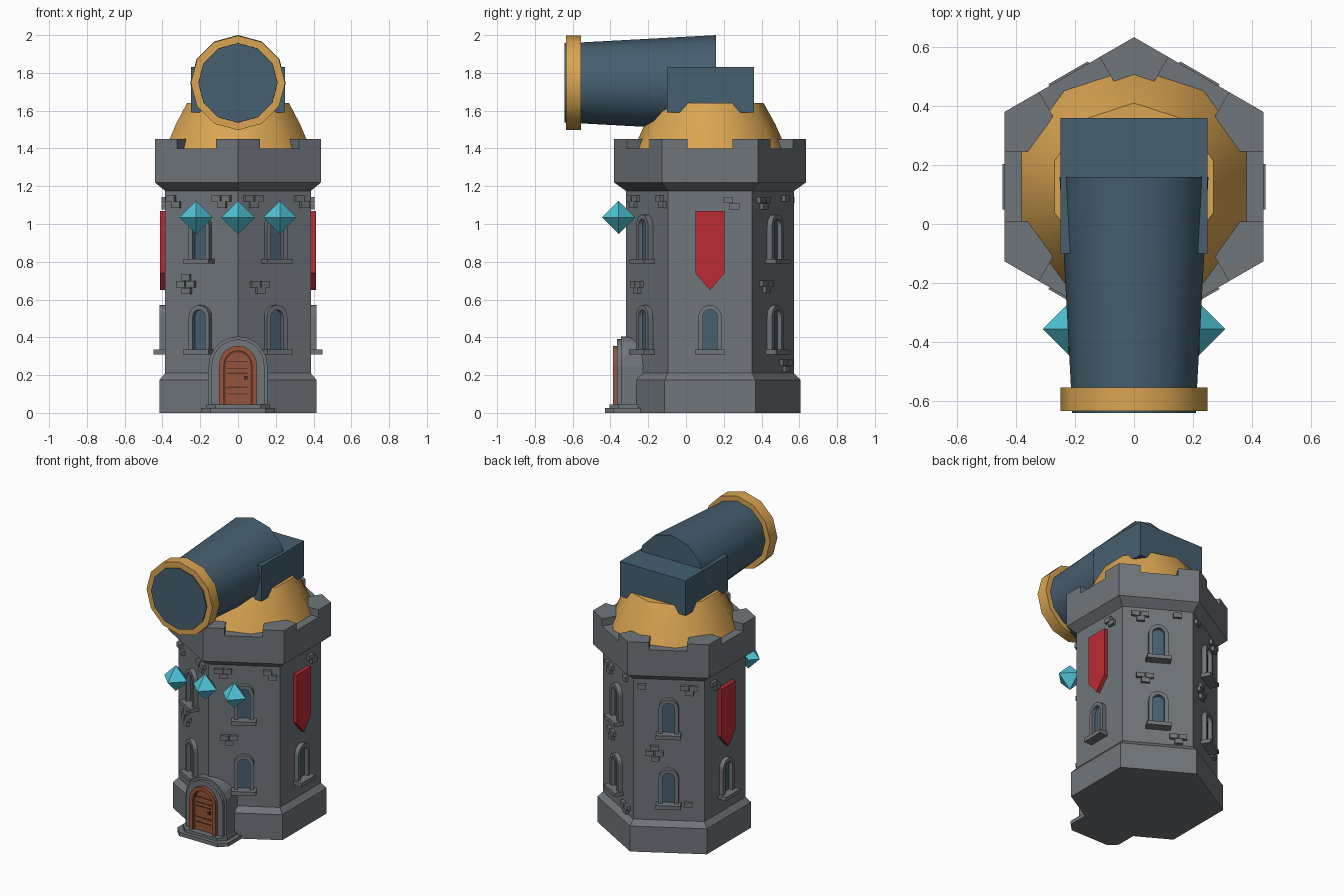
import bpy, bmesh
from math import sin, cos, pi, radians
from mathutils import Matrix, Vector

if "Cube" in bpy.data.objects:
    bpy.data.objects.remove(bpy.data.objects["Cube"])

CY = 0.127          # tower axis in y
SHAFT = 0.385       # distance from axis to a shaft wall


def material(name, rgb):
    m = bpy.data.materials.new(name)
    m.use_nodes = True
    m.diffuse_color = (*rgb, 1)
    m.node_tree.nodes["Principled BSDF"].inputs["Base Color"].default_value = (*rgb, 1)
    return m


stone = material("grey stone", (0.16, 0.18, 0.2))
gold = material("gold", (0.7, 0.376, 0.085))
steel = material("blue steel", (0.061, 0.114, 0.16))
red = material("red cloth", (0.5, 0.024, 0.036))
wood = material("brown wood", (0.3, 0.09, 0.045))
dark_wood = material("dark wood", (0.11, 0.035, 0.02))
cyan = material("cyan crystal", (0.08, 0.55, 0.68))


def finish(bm, name, mat, smooth=False):
    bmesh.ops.recalc_face_normals(bm, faces=bm.faces)
    mesh = bpy.data.meshes.new(name)
    bm.to_mesh(mesh)
    bm.free()
    mesh.materials.append(mat)
    ob = bpy.data.objects.new(name, mesh)
    bpy.context.collection.objects.link(ob)
    if smooth:
        bpy.ops.object.select_all(action="DESELECT")
        ob.select_set(True)
        bpy.context.view_layer.objects.active = ob
        bpy.ops.object.shade_smooth_by_angle(angle=radians(40))
    return ob


def loft(bm, rings):
    """Closed skin over a list of equal-length vertex rings, capped at both ends."""
    vs = [[bm.verts.new(p) for p in ring] for ring in rings]
    n = len(vs[0])
    for a, b in zip(vs, vs[1:]):
        for i in range(n):
            j = (i + 1) % n
            bm.faces.new((a[i], a[j], b[j], b[i]))
    bm.faces.new(vs[0][::-1])
    bm.faces.new(vs[-1])


def plate(bm, pts, d0, d1, frame):
    """Extrude a flat outline along the frame's normal."""
    loft(bm, [[frame @ Vector((x, y, d)) for x, y in pts] for d in (d0, d1)])


def box(bm, x, y, w, h, d0, d1, frame):
    plate(bm, [(x - w / 2, y - h / 2), (x + w / 2, y - h / 2),
               (x + w / 2, y + h / 2), (x - w / 2, y + h / 2)], d0, d1, frame)


def turned(name, mat, profile, sides, frame, smooth=False):
    """Polygonal solid of revolution from (radius, height) pairs, first corner on local y."""
    bm = bmesh.new()
    ang = [pi / 2 + 2 * pi * i / sides for i in range(sides)]
    loft(bm, [[frame @ Vector((r * cos(a), r * sin(a), h)) for a in ang] for r, h in profile])
    return finish(bm, name, mat, smooth)


def arch(half, bottom, top, n=10):
    spring = top - half
    curve = [(half * cos(pi * i / n), spring + half * sin(pi * i / n)) for i in range(n + 1)]
    return [(half, bottom)] + curve + [(-half, bottom)]


def arch_band(outer, inner, bottom, top):
    return arch(outer, bottom, top) + arch(inner, bottom, top - (outer - inner))[::-1]


def wall(deg, dist=SHAFT):
    """Frame on a wall: x along the wall, y up, z outward."""
    n = Vector((cos(radians(deg)), sin(radians(deg)), 0))
    t = Vector((-n.y, n.x, 0))
    m = Matrix((t, Vector((0, 0, 1)), n)).transposed().to_4x4()
    m.translation = Vector((0, CY, 0)) + n * dist
    return m


axis = Matrix.Translation((0, CY, 0))
ALL = [0, 60, 120, 180, 240, 300]

# Tower body with plinth, shaft and flared parapet
turned("tower_body", stone, [(0.48, 0), (0.48, 0.175), (0.445, 0.21), (0.445, 1.175),
                             (0.508, 1.22), (0.508, 1.4)], 6, axis)

# Merlons wrapped round the six corners
bm = bmesh.new()
for a in ALL:
    corner = Vector((cos(radians(a + 30)), sin(radians(a + 30)))) * 0.508
    ends = []
    for f in (a, a + 60):
        n = Vector((cos(radians(f)), sin(radians(f))))
        t = Vector((-n.y, n.x)) * (-1 if f == a else 1)
        outer = corner + t * 0.135
        ends.append((outer, outer - n * 0.095))
    (p, q), (r, s) = ends
    plate(bm, [corner, r, s, q, p], 1.39, 1.45, axis)
finish(bm, "merlons", stone)

# Turret dome
turned("turret_dome", gold, [(0.405, 1.395), (0.345, 1.53), (0.284, 1.64)], 10, axis, True)

# Cannon: barrel, muzzle ring and breech block, local z pointing to the front
gun = Matrix.Translation((0, 0, 1.747)) @ Matrix.Rotation(pi / 2, 4, "X")
turned("cannon_barrel", steel, [(0.253, -0.16), (0.214, 0.56), (0.21, 0.643)], 12, gun, True)
turned("muzzle_ring", gold, [(0.25, 0.555), (0.25, 0.635)], 12, gun, True)
bm = bmesh.new()
box(bm, 0, 1.71, 0.5, 0.24, -0.36, 0.1, Matrix.Rotation(pi / 2, 4, "X"))
finish(bm, "breech_block", steel)

# Windows: frames, sills and panes
frames, sills, panes = bmesh.new(), bmesh.new(), bmesh.new()
for a in ALL:
    for z in ([0.31] if a in (0, 180) else [0.31, 0.79]):
        w = wall(a)
        plate(frames, arch_band(0.062, 0.038, z + 0.02, z + 0.26), -0.01, 0.03, w)
        plate(panes, arch(0.04, z + 0.02, z + 0.238), -0.003, 0.005, w)
        box(sills, 0, z + 0.013, 0.155, 0.026, -0.01, 0.062, w)
finish(frames, "window_frames", stone)
finish(sills, "window_sills", stone)
finish(panes, "window_panes", steel)

# Banners on both sides
bm = bmesh.new()
for a in (0, 180):
    plate(bm, [(-0.078, 1.07), (-0.078, 0.74), (0, 0.65), (0.078, 0.74), (0.078, 1.07)],
          -0.005, 0.027, wall(a))
finish(bm, "side_banners", red)

# Raised brick clusters
pair = [(-0.018, 0.016), (0.014, -0.018)]
trio = [(-0.032, 0.016), (0.026, 0.016), (0.0, -0.018)]
cross = [(0.0, 0.042), (-0.03, 0.006), (0.03, 0.006), (0.005, -0.03)]
clusters = {
    300: [(-0.13, 1.12, trio), (0.165, 1.12, pair), (-0.09, 0.665, trio)],
    240: [(0.13, 1.12, trio), (-0.165, 1.12, pair), (-0.09, 0.675, cross)],
    0: [(0.115, 1.11, pair)],
    180: [(-0.115, 1.11, pair)],
    60: [(-0.11, 1.11, trio), (0.14, 1.12, pair[:1]), (-0.08, 0.67, trio), (0.13, 0.25, trio)],
    120: [(0.13, 1.11, trio), (-0.15, 1.11, pair[:1]), (-0.09, 0.665, cross), (0.14, 0.31, pair[:1])],
}
bm = bmesh.new()
for a, items in clusters.items():
    for t, z, pattern in items:
        for dx, dz in pattern:
            box(bm, t + dx, z + dz, 0.052, 0.032, -0.01, 0.02, wall(a))
finish(bm, "raised_bricks", stone)

# Doorway on the front corner, depth measured from the middle of the model
front = Matrix.Rotation(pi / 2, 4, "X")
bm = bmesh.new()
plate(bm, arch(0.156, 0, 0.405), 0.15, 0.345, front)
plate(bm, arch_band(0.14, 0.1, 0.03, 0.39), 0.34, 0.365, front)
finish(bm, "door_surround", stone)
bm = bmesh.new()
for half, z0, z1 in ((0.195, 0, 0.026), (0.17, 0.026, 0.045)):
    nose = 0.235 + half
    plate(bm, [(-half, -0.2), (-half, 0.05 - nose), (0.05 - half, -nose),
               (half - 0.05, -nose), (half, 0.05 - nose), (half, -0.2)], z0, z1, Matrix())
finish(bm, "door_step", stone)
bm = bmesh.new()
plate(bm, arch_band(0.1, 0.074, 0.045, 0.355), 0.33, 0.386, front)
plate(bm, arch(0.076, 0.045, 0.33), 0.33, 0.366, front)
finish(bm, "door", wood)

# Plank seams, hinge side line and knob
bm = bmesh.new()
for z in (0.1, 0.135, 0.21, 0.235, 0.272):
    box(bm, -0.005, z, 0.11, 0.007, 0.362, 0.369, front)
plate(bm, arch_band(0.074, 0.066, 0.045, 0.329), 0.362, 0.369, front)
box(bm, 0.042, 0.185, 0.018, 0.018, 0.362, 0.38, front)
finish(bm, "door_details", dark_wood)

# Floating crystals
bm = bmesh.new()
for x in (-0.222, 0, 0.222):
    c = Vector((x, -0.357, 1.035))
    ring = [bm.verts.new(c + Vector((cos(i * pi / 2), sin(i * pi / 2), 0)) * 0.088) for i in range(4)]
    for s in (1, -1):
        tip = bm.verts.new(c + Vector((0, 0, 0.088 * s)))
        for i in range(4):
            bm.faces.new((ring[i], ring[(i + 1) % 4], tip))
finish(bm, "crystals", cyan)
